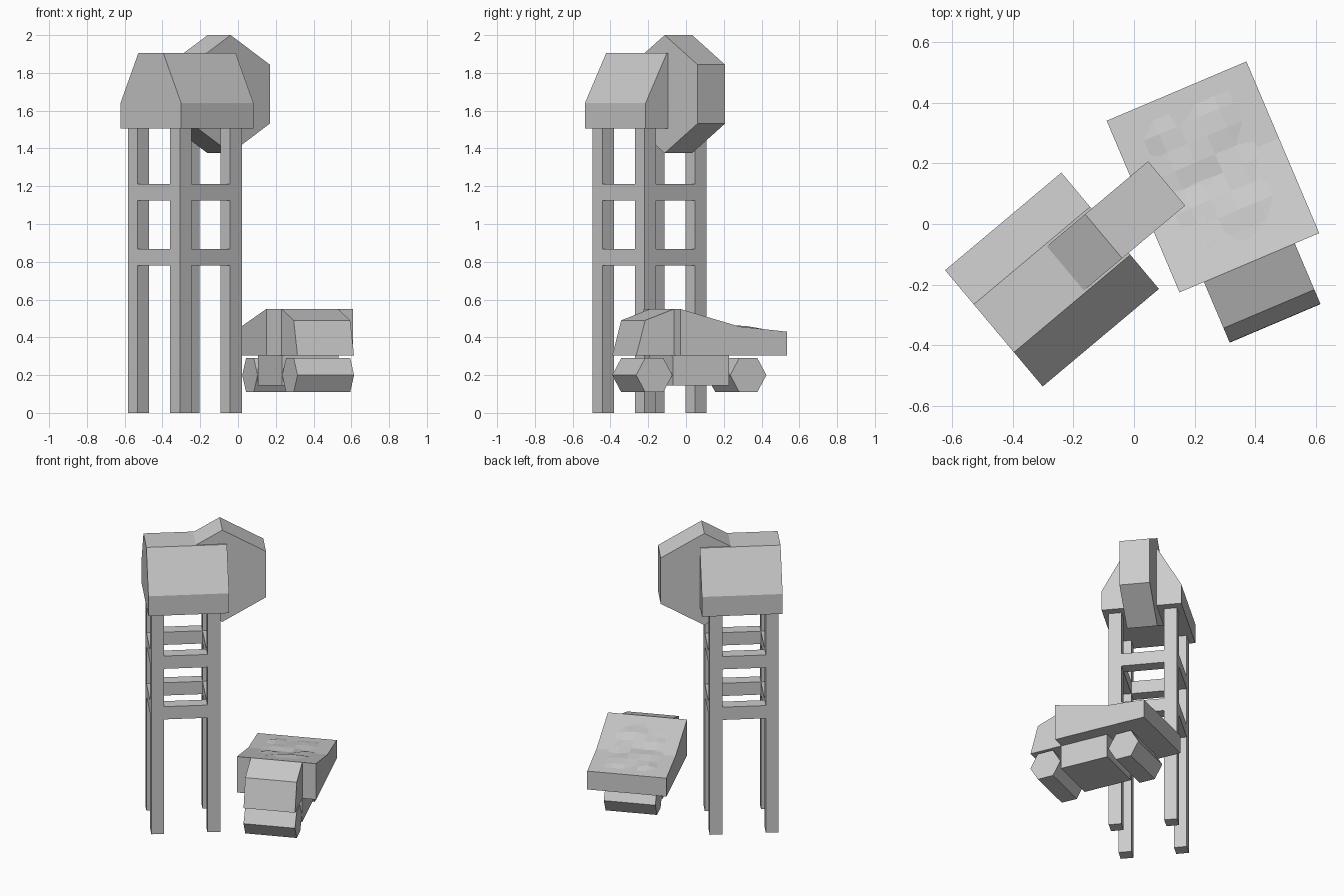
import bpy, bmesh, math, random
from mathutils import Matrix

cube = bpy.data.objects.get("Cube")
if cube:
    bpy.data.objects.remove(cube, do_unlink=True)

grey = bpy.data.materials.new("plain_grey")
grey.use_nodes = True
colour = (0.6, 0.6, 0.6, 1)
grey.diffuse_color = colour
grey.node_tree.nodes["Principled BSDF"].inputs["Base Color"].default_value = colour

# Each structure has its own turned frame
TOWER = Matrix.Translation((-0.27, -0.183, 0)) @ Matrix.Rotation(math.radians(40), 4, "Z")
TRUCK = Matrix.Translation((0.26, 0.155, 0)) @ Matrix.Rotation(math.radians(23), 4, "Z")


def finish(name, bm, frame):
    bmesh.ops.recalc_face_normals(bm, faces=bm.faces)
    mesh = bpy.data.meshes.new(name)
    bm.to_mesh(mesh)
    bm.free()
    mesh.materials.append(grey)
    obj = bpy.data.objects.new(name, mesh)
    obj.matrix_world = frame
    bpy.context.collection.objects.link(obj)
    return obj


def prism(name, profile, half_width, frame, along="x"):
    """Extrude a (side, height) profile symmetrically along x or y."""
    bm = bmesh.new()
    place = (lambda w, s, z: (w, s, z)) if along == "x" else (lambda w, s, z: (s, w, z))
    ends = [[bm.verts.new(place(w, s, z)) for s, z in profile]
            for w in (-half_width, half_width)]
    for end in ends:
        bm.faces.new(end)
    n = len(profile)
    for i in range(n):
        j = (i + 1) % n
        bm.faces.new((ends[0][i], ends[0][j], ends[1][j], ends[1][i]))
    return finish(name, bm, frame)


def box(name, x, y, z, frame):
    """Box from (min, max) ranges."""
    profile = [(y[0], z[0]), (y[1], z[0]), (y[1], z[1]), (y[0], z[1])]
    return prism(name, profile, (x[1] - x[0]) / 2,
                 frame @ Matrix.Translation(((x[0] + x[1]) / 2, 0, 0)))


def hexagon(s, z, radius, start):
    return [(s + radius * math.cos(math.radians(start + 60 * i)),
             z + radius * math.sin(math.radians(start + 60 * i))) for i in range(6)]


# Tower housing and the hexagonal wheel at its end
prism("tower_housing", [(-0.25, 1.505), (0.25, 1.505), (0.25, 1.64),
                        (0.103, 1.905), (-0.103, 1.905), (-0.25, 1.64)], 0.25, TOWER)
prism("tower_wheel", hexagon(0.222, 1.6875, 0.3125, 90), 0.095, TOWER, "y")

# Legs and two levels of braces between them
LEGS = TOWER @ Matrix.Translation((-0.015, 0, 0))
SPREAD, HALF = 0.174, 0.04
INNER = SPREAD - HALF
for a in (-1, 1):
    side = (a * SPREAD - HALF, a * SPREAD + HALF)
    for b in (-1, 1):
        other = (b * SPREAD - HALF, b * SPREAD + HALF)
        box("tower_leg", side, other, (0, 1.505), LEGS)
    for level in (0.78, 1.125):
        height = (level, level + 0.087)
        box("brace_across", (-INNER, INNER), side, height, LEGS)
        box("brace_deep", side, (-INNER, INNER), height, LEGS)

# Truck bed, cab, chassis and hexagonal wheels
prism("truck_bed", [(-0.307, 0.305), (0.307, 0.305), (0.307, 0.43),
                    (0.033, 0.457), (-0.307, 0.55)], 0.25, TRUCK)
prism("truck_cab", [(-0.307, 0.305), (-0.307, 0.55), (-0.472, 0.49),
                    (-0.523, 0.305)], 0.1625, TRUCK)
box("truck_chassis", (-0.1625, 0.1625), (-0.312, 0.009), (0.145, 0.305), TRUCK)
for name, y in (("front_wheels", -0.42), ("rear_wheels", 0.121)):
    prism(name, hexagon(y, 0.2, 0.104, 0), 0.1625, TRUCK)


# Shallow uneven load lying on the bed
def bed_height(y):
    if y < 0.033:
        return 0.55 - 0.093 * (y + 0.307) / 0.34
    return 0.457 - 0.027 * (y - 0.033) / 0.274


rng = random.Random(4)
bm = bmesh.new()
bmesh.ops.create_grid(bm, x_segments=5, y_segments=8, size=0.5)
for v in bm.verts:
    rim = v.is_boundary
    v.co.x *= 0.36
    v.co.y *= 0.53
    v.co.z = bed_height(v.co.y) + (-0.004 if rim else rng.uniform(-0.003, 0.015))
load = finish("truck_load", bm, TRUCK)
if load.data.polygons[0].normal.z < 0:
    load.data.flip_normals()
